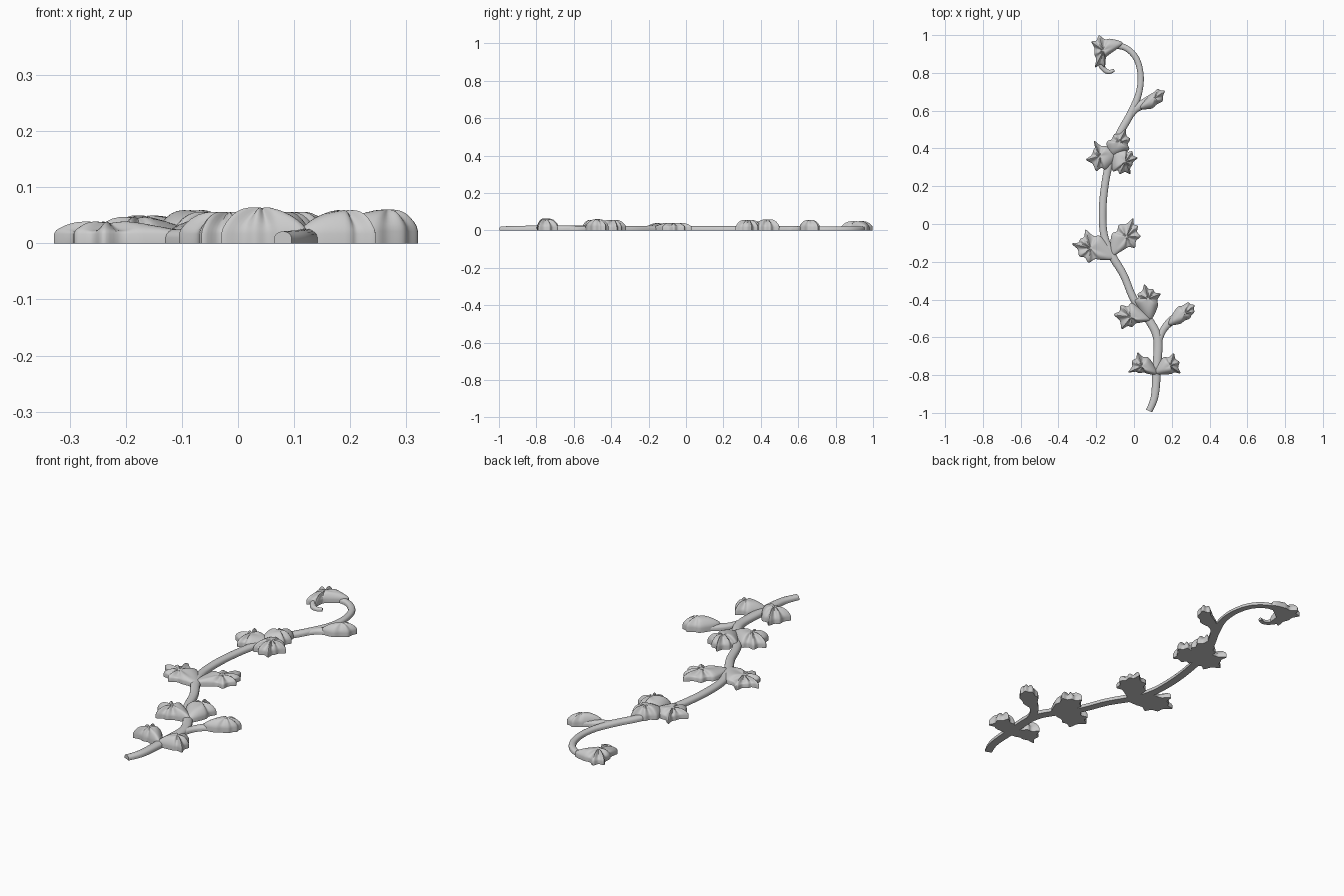
import bpy, bmesh, math
from mathutils import Vector

if "Cube" in bpy.data.objects:
    bpy.data.objects.remove(bpy.data.objects["Cube"])


def spline(pts, n, closed=False):
    """Catmull-Rom through tuples of any dimension."""
    pts = [Vector(p) for p in pts]
    k = len(pts)
    get = (lambda i: pts[i % k]) if closed else (lambda i: pts[max(0, min(k - 1, i))])
    out = []
    for i in range(k if closed else k - 1):
        a, b, c, d = (get(i + j) for j in (-1, 0, 1, 2))
        for s in range(n):
            t = s / n
            out.append(0.5 * (2 * b + (c - a) * t + (2 * a - 5 * b + 4 * c - d) * t * t
                              + (3 * b - a - 3 * c + d) * t ** 3))
    return out if closed else out + [pts[-1]]


def finish(name, bm, angle):
    bmesh.ops.recalc_face_normals(bm, faces=bm.faces)
    me = bpy.data.meshes.new(name)
    bm.to_mesh(me)
    bm.free()
    ob = bpy.data.objects.new(name, me)
    bpy.context.collection.objects.link(ob)
    bpy.ops.object.select_all(action='DESELECT')
    ob.select_set(True)
    bpy.context.view_layer.objects.active = ob
    bpy.ops.object.shade_smooth_by_angle(angle=math.radians(angle))


def stem(name, pts):
    """Flat-backed half-round strand; each point is x, y, half width (height follows)."""
    path = spline(pts, 8)
    section = [(-1, 0), (-1, .4)] + [(-math.cos(a), .4 + .6 * math.sin(a))
               for a in (math.pi * i / 8 for i in range(1, 8))] + [(1, .4), (1, 0)]
    bm = bmesh.new()
    rings = []
    for i, p in enumerate(path):
        d = path[min(i + 1, len(path) - 1)] - path[max(i - 1, 0)]
        side = Vector((d.y, -d.x)).normalized()
        h = 0.007 + 0.85 * p.z
        rings.append([bm.verts.new((p.x + side.x * u * p.z, p.y + side.y * u * p.z, v * h))
                      for u, v in section])
    n = len(section)
    for a, b in zip(rings, rings[1:]):
        for j in range(n):
            bm.faces.new((a[j], a[(j + 1) % n], b[(j + 1) % n], b[j]))
    bm.faces.new(rings[0])
    bm.faces.new(rings[-1])
    finish(name, bm, 50)


def leaf(name, base, tips, top, rim=0.02, ridge=0.006, notch=0.16):
    """Flat-backed domed leaf: lobe tips listed around the edge, notches set between them."""
    tips = [Vector(t) for t in tips]
    base = Vector(base)
    centre = sum(tips, base) / (len(tips) + 1)
    keys = [(base.x, base.y, 0)]
    for i, t in enumerate(tips):
        if i:
            m = ((t + tips[i - 1]) / 2).lerp(centre, notch)
            keys.append((m.x, m.y, -1))
        keys.append((t.x, t.y, 1))
    edge = spline(keys, 5, True)
    bm = bmesh.new()
    rings = [[bm.verts.new((p.x, p.y, 0)) for p in edge]]
    for t in (1, .96, .88, .76, .62, .46, .3, .14):
        ring = []
        for p in edge:
            q = centre.lerp(Vector((p.x, p.y)), t)
            z = rim + (top - rim) * (1 - t ** 2.2) ** .8 + ridge * p.z * math.sin(math.pi * t ** 1.4)
            ring.append(bm.verts.new((q.x, q.y, z if t < 1 else rim * .85)))
        rings.append(ring)
    n = len(edge)
    for a, b in zip(rings, rings[1:]):
        for j in range(n):
            bm.faces.new((a[j], a[(j + 1) % n], b[(j + 1) % n], b[j]))
    tip = bm.verts.new((centre.x, centre.y, top))
    for j in range(n):
        bm.faces.new((rings[-1][j], rings[-1][(j + 1) % n], tip))
    bm.faces.new(rings[0])
    finish(name, bm, 50)


# Main winding stem and its side stalks
stem("main_stem", [(.08, -.99, .017), (.11, -.91, .02), (.12, -.77, .023), (.125, -.61, .023),
                   (.08, -.51, .022), (.0, -.4, .02), (-.055, -.27, .02), (-.12, -.16, .022),
                   (-.16, -.05, .02), (-.165, .1, .02), (-.145, .26, .02), (-.115, .37, .022),
                   (-.075, .48, .02), (-.02, .58, .02), (.025, .69, .017), (.035, .79, .016),
                   (.01, .88, .016), (-.05, .935, .016), (-.13, .945, .018)])
stem("lower_bud_stalk", [(.125, -.64, .018), (.15, -.57, .018), (.19, -.52, .022), (.25, -.48, .03)])
stem("upper_bud_stalk", [(-.02, .57, .015), (.01, .61, .02), (.05, .635, .025), (.1, .66, .03)])
stem("tip_curl", [(-.165, .91, .016), (-.175, .85, .016), (-.155, .815, .013),
                  (-.13, .805, .011), (-.105, .815, .008)])

# Buds
leaf("lower_bud", (.18, -.53), [(.225, -.445), (.285, -.415), (.32, -.43), (.32, -.465),
     (.295, -.50), (.24, -.53)], .06, .025, .003, .06)
leaf("upper_bud", (.03, .615), [(.08, .68), (.125, .715), (.163, .705), (.15, .65),
     (.09, .61)], .056, .022, .003, .06)

# Bottom leaf pair
leaf("bottom_leaf_left", (.125, -.79), [(.08, -.71), (.02, -.68), (-.01, -.725), (-.03, -.785),
     (.03, -.79), (.08, -.795)], .063)
leaf("bottom_leaf_right", (.11, -.79), [(.15, -.71), (.21, -.685), (.24, -.73), (.245, -.79),
     (.19, -.795)], .058)

# Second cluster
leaf("second_leaf_left", (.09, -.5), [(-.005, -.42), (-.07, -.43), (-.105, -.48), (-.065, -.555),
     (-.01, -.545), (.045, -.52)], .055)
leaf("second_leaf_top", (.08, -.51), [(.005, -.415), (.02, -.37), (.055, -.32), (.1, -.345),
     (.14, -.37), (.125, -.44)], .055)

# Third cluster
leaf("third_leaf_left", (-.1, -.175), [(-.17, -.07), (-.255, -.03), (-.285, -.08), (-.328, -.105),
     (-.29, -.17), (-.24, -.205), (-.165, -.19)], .036)
leaf("third_leaf_right", (-.12, -.165), [(-.12, -.06), (-.08, -.005), (-.005, .03), (.02, -.01),
     (.035, -.065), (.005, -.125), (-.06, -.14)], .038)

# Fourth cluster
leaf("fourth_leaf_left", (-.09, .37), [(-.14, .41), (-.21, .44), (-.215, .39), (-.253, .34),
     (-.2, .28), (-.145, .29)], .045)
leaf("fourth_leaf_right", (-.11, .385), [(-.115, .285), (-.075, .265), (-.02, .265), (-.01, .31),
     (.02, .35), (-.01, .385), (-.05, .4)], .055)
leaf("fourth_leaf_top", (-.12, .36), [(-.145, .43), (-.105, .475), (-.045, .5), (-.02, .45),
     (-.03, .39)], .058)

# Curled leaf at the upper tip
leaf("tip_leaf", (-.06, .955), [(-.12, .98), (-.185, .998), (-.225, .965), (-.21, .9),
     (-.205, .83), (-.155, .83), (-.14, .89)], .048)
